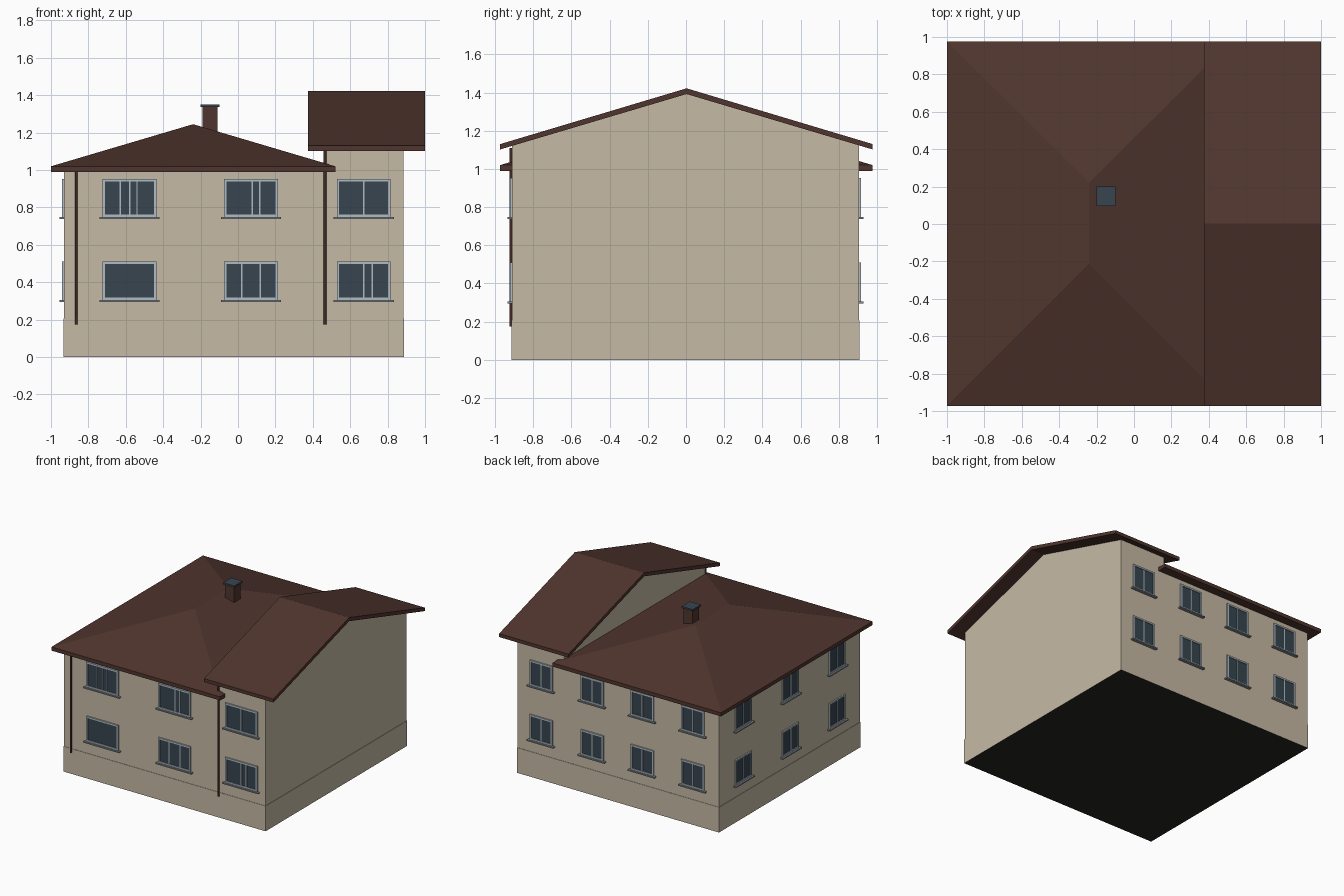
import bpy, bmesh, math
from mathutils import Matrix

if "Cube" in bpy.data.objects:
    bpy.data.objects.remove(bpy.data.objects["Cube"])


def mat(name, r, g, b):
    lin = lambda c: (c / 255 / 12.92) if c < 11 else ((c / 255 + 0.055) / 1.055) ** 2.4
    m = bpy.data.materials.new(name)
    m.diffuse_color = (lin(r), lin(g), lin(b), 1)
    m.use_nodes = True
    m.node_tree.nodes["Principled BSDF"].inputs["Base Color"].default_value = m.diffuse_color
    return m


BEIGE = mat("beige_render", 198, 186, 165)
BROWN = mat("roof_brown", 80, 53, 46)
PIPE = mat("dark_brown", 66, 43, 38)
GLASS = mat("dark_glass", 55, 69, 79)
FRAME = mat("frame_grey", 176, 188, 195)
SILL = mat("sill_grey", 135, 142, 148)
BASE = mat("foundation_black", 36, 36, 34)


def make(name, bm, *mats):
    bmesh.ops.recalc_face_normals(bm, faces=bm.faces)
    me = bpy.data.meshes.new(name)
    bm.to_mesh(me)
    bm.free()
    for m in mats:
        me.materials.append(m)
    ob = bpy.data.objects.new(name, me)
    bpy.context.collection.objects.link(ob)
    return ob


def add_box(bm, x0, x1, y0, y1, z0, z1, index=0):
    """Axis-aligned box added to a bmesh, with one material slot."""
    r = bmesh.ops.create_cube(bm, size=1)
    for v in r["verts"]:
        v.co = ((x0 + x1) / 2 + v.co.x * (x1 - x0),
                (y0 + y1) / 2 + v.co.y * (y1 - y0),
                (z0 + z1) / 2 + v.co.z * (z1 - z0))
    for f in {f for v in r["verts"] for f in v.link_faces}:
        f.material_index = index


def box(name, dims, *mats):
    bm = bmesh.new()
    add_box(bm, *dims)
    return make(name, bm, *mats)


def prism(name, profile, x0, x1, m):
    """Extrude a (y, z) profile along x."""
    bm = bmesh.new()
    face = bm.faces.new([bm.verts.new((x0, y, z)) for y, z in profile])
    r = bmesh.ops.extrude_face_region(bm, geom=[face])
    for v in r["geom"]:
        if isinstance(v, bmesh.types.BMVert):
            v.co.x = x1
    return make(name, bm, m)


# Wall extents
L, R, F, B = -0.93, 0.885, -0.91, 0.905
SPLIT = 0.468

# Plinth with black underside
plinth = box("plinth", (L - .003, R + .003, F - .003, B + .003, 0, 0.205), BEIGE, BASE)
for p in plinth.data.polygons:
    p.material_index = 1 if p.normal.z < -0.5 else 0

# Main walls and taller gabled wing
box("main_walls", (L, SPLIT, F, B, 0.2, 1.0), BEIGE)
prism("gable_wing_walls", [(F, 0.2), (B, 0.2), (B, 1.125), (0.003, 1.395), (F, 1.125)],
      SPLIT, R, BEIGE)

# Gabled roof of the wing
prism("gable_roof", [(-0.973, 1.102), (-0.973, 1.13), (0.003, 1.422), (0.977, 1.13),
                     (0.977, 1.102), (0.003, 1.392)], 0.375, 1.0, BROWN)

# Hip roof with vertical fascia
bm = bmesh.new()
corners = [(-1, -0.973), (0.52, -0.973), (0.52, 0.977), (-1, 0.977)]
low = [bm.verts.new((x, y, 0.99)) for x, y in corners]
top = [bm.verts.new((x, y, 1.02)) for x, y in corners]
ra, rb = bm.verts.new((-0.24, -0.213, 1.245)), bm.verts.new((-0.24, 0.222, 1.245))
bm.faces.new(low)
for i in range(4):
    j = (i + 1) % 4
    bm.faces.new((low[i], low[j], top[j], top[i]))
bm.faces.new((top[0], top[1], ra))
bm.faces.new((top[1], top[2], rb, ra))
bm.faces.new((top[2], top[3], rb))
bm.faces.new((top[3], top[0], ra, rb))
make("hip_roof", bm, BROWN)

# Chimney and cap
box("chimney", (-0.19, -0.11, 0.105, 0.19, 1.15, 1.338), BROWN)
box("chimney_cap", (-0.2, -0.1, 0.095, 0.2, 1.336, 1.35), GLASS)

# Downpipes on the front
for name, x, z in (("left_downpipe", -0.865, 0.995), ("right_downpipe", 0.465, 1.11)):
    bm = bmesh.new()
    bmesh.ops.create_cone(bm, cap_ends=True, segments=10, radius1=0.008, radius2=0.008,
                          depth=z - 0.175,
                          matrix=Matrix.Translation((x, F - 0.007, (z + 0.175) / 2)))
    pipe = make(name, bm, PIPE)
    for p in pipe.data.polygons:
        p.use_smooth = abs(p.normal.z) < 0.5


def window(name, x, y, z, angle, width, bars):
    """Window facing local -y: glass plate, frame, mullions and sill."""
    bm = bmesh.new()
    w, h, t = width / 2, 0.205, 0.013
    add_box(bm, -w + .002, w - .002, -0.005, 0.004, .002, h - .002, 0)
    for s in (-1, 1):
        a, b = sorted((s * w, s * (w - t)))
        add_box(bm, a, b, -0.011, 0.004, 0, h, 1)
    add_box(bm, -w + t, w - t, -0.011, 0.004, 0, t, 1)
    add_box(bm, -w + t, w - t, -0.011, 0.004, h - t, h, 1)
    for c in bars:
        add_box(bm, c - .004, c + .004, -0.009, 0.004, t, h - t, 1)
    add_box(bm, -w - .017, w + .017, -0.024, 0.004, -0.01, 0, 2)
    ob = make(name, bm, GLASS, FRAME, SILL)
    ob.location = (x, y, z)
    ob.rotation_euler.z = angle


# Windows on two floors: front, back and left side
bars = {"lower": [[], [-0.05, 0.05], [0.0, 0.045]],
        "upper": [[-0.05, 0.0, 0.04], [0.005, 0.047], [0.0]]}
for floor, z in (("lower", 0.305), ("upper", 0.748)):
    for i, x in enumerate((-0.58, 0.07, 0.672)):
        window(f"front_window_{floor}_{i}", x, F, z, 0, 0.288, bars[floor][i])
    for i, x in enumerate((-0.70, -0.244, 0.208, 0.668)):
        window(f"back_window_{floor}_{i}", x, B, z, math.pi, 0.205, [0.0])
    for i, y in enumerate((-0.61, -0.01, 0.596)):
        window(f"side_window_{floor}_{i}", L, y, z, -math.pi / 2, 0.205, [0.0])
